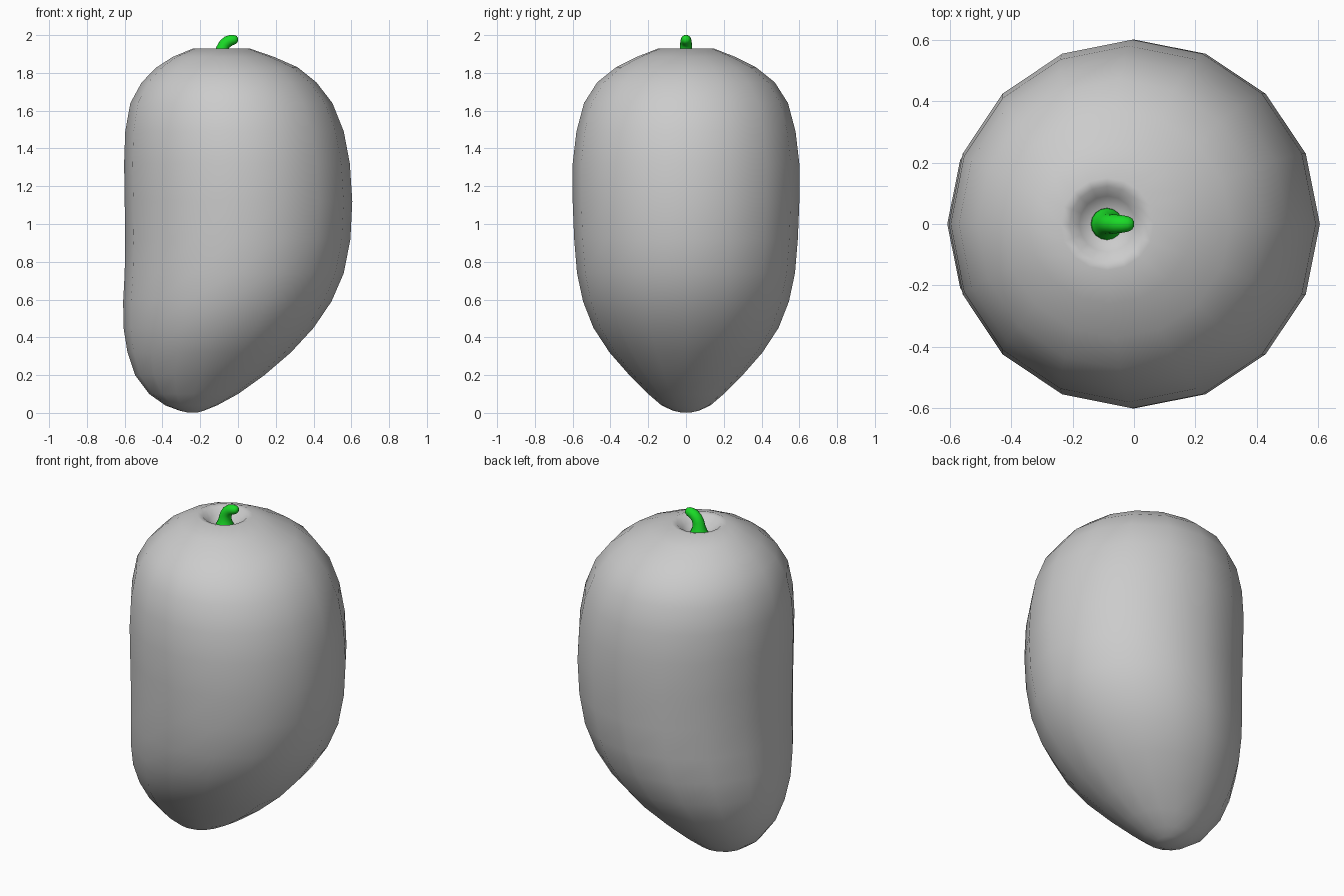
import bpy, bmesh
from math import cos, sin, pi
from mathutils import Vector


def loft(name, rings, sides):
    """Skin a list of (centre, x-axis vector, y-radius) rings and cap both ends."""
    bm = bmesh.new()
    loops = []
    for c, ax, ry in rings:
        loops.append([bm.verts.new(c + ax * cos(a) + Vector((0, ry * sin(a), 0)))
                      for a in (2 * pi * i / sides for i in range(sides))])
    for a, b in zip(loops, loops[1:]):
        for i in range(sides):
            j = (i + 1) % sides
            bm.faces.new((a[i], a[j], b[j], b[i]))
    bm.faces.new(loops[0][::-1])
    bm.faces.new(loops[-1])
    bmesh.ops.recalc_face_normals(bm, faces=bm.faces)
    for f in bm.faces:
        f.smooth = True
    me = bpy.data.meshes.new(name)
    bm.to_mesh(me)
    bm.free()
    ob = bpy.data.objects.new(name, me)
    bpy.context.collection.objects.link(ob)
    return ob


# Fruit body: z, left x, right x, half depth, from the tip to the stem dimple
profile = [
    (0.003, -0.27, -0.21, 0.03), (0.012, -0.31, -0.18, 0.07),
    (0.04, -0.385, -0.11, 0.13), (0.10, -0.47, 0.0, 0.20),
    (0.20, -0.545, 0.14, 0.30), (0.32, -0.585, 0.28, 0.405),
    (0.45, -0.606, 0.40, 0.49), (0.59, -0.608, 0.495, 0.545),
    (0.74, -0.60, 0.56, 0.577), (0.92, -0.597, 0.595, 0.592),
    (1.12, -0.60, 0.605, 0.60), (1.32, -0.603, 0.592, 0.60),
    (1.49, -0.597, 0.56, 0.58), (1.64, -0.57, 0.50, 0.54),
    (1.75, -0.51, 0.415, 0.47), (1.83, -0.43, 0.315, 0.37),
    (1.885, -0.345, 0.19, 0.26), (1.928, -0.24, 0.065, 0.15),
    (1.922, -0.21, 0.035, 0.122), (1.89, -0.178, 0.004, 0.091),
    (1.865, -0.145, -0.03, 0.058), (1.86, -0.10, -0.075, 0.013),
]
loft("fruit_body",
     [(Vector(((l + r) / 2, 0, z)), Vector(((r - l) / 2, 0, 0)), d)
      for z, l, r, d in profile], 16)

# Curved stem: x, z, radius along its centre line
path = [
    (-0.088, 1.855, 0.056), (-0.087, 1.875, 0.047), (-0.086, 1.90, 0.037),
    (-0.082, 1.93, 0.033), (-0.071, 1.952, 0.031), (-0.053, 1.967, 0.030),
    (-0.034, 1.974, 0.028), (-0.018, 1.976, 0.0245), (-0.006, 1.977, 0.018),
    (0.0, 1.977, 0.008),
]
rings = []
for i, (x, z, r) in enumerate(path):
    a, b = path[max(i - 1, 0)], path[min(i + 1, len(path) - 1)]
    t = Vector((b[0] - a[0], 0, b[1] - a[1])).normalized()
    rings.append((Vector((x, 0, z)), Vector((t.z, 0, -t.x)) * r, r))
stem = loft("stem", rings, 16)

green = bpy.data.materials.new("stem_green")
green.diffuse_color = (0.01, 0.7, 0.02, 1)
stem.data.materials.append(green)
